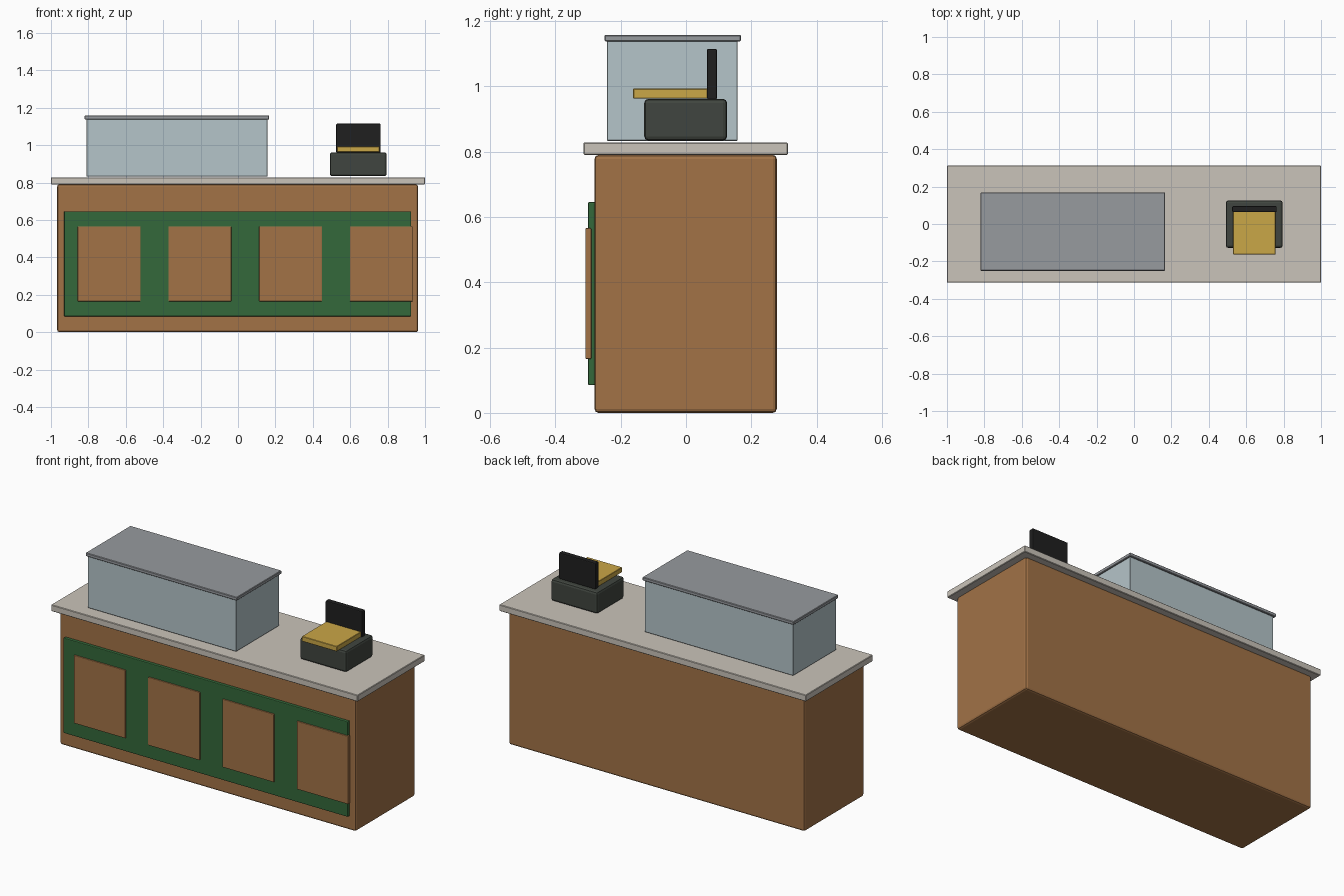
import bpy
import bmesh
from mathutils import Vector

cube = bpy.data.objects.get("Cube")
if cube:
    bpy.data.objects.remove(cube, do_unlink=True)


def material(name, r, g, b):
    mat = bpy.data.materials.new(name)
    mat.use_nodes = True
    mat.diffuse_color = (r, g, b, 1)
    mat.node_tree.nodes["Principled BSDF"].inputs["Base Color"].default_value = (r, g, b, 1)
    return mat


wood = material("warm wood", 0.36, 0.17, 0.062)
green = material("green paint", 0.034, 0.14, 0.043)
stone = material("pale stone", 0.59, 0.55, 0.49)
glass = material("pale glass", 0.46, 0.555, 0.585)
metal = material("grey metal", 0.31, 0.325, 0.345)
casing = material("dark casing", 0.051, 0.06, 0.05)
black = material("screen black", 0.014, 0.014, 0.014)
gold = material("gold", 0.59, 0.385, 0.063)


def box(name, low, high, mat, bevel=0.0, segments=2):
    """Box between two corners, with optional rounded edges."""
    low, high = Vector(low), Vector(high)
    centre, size = (low + high) / 2, high - low
    bm = bmesh.new()
    bmesh.ops.create_cube(bm, size=1)
    bmesh.ops.scale(bm, vec=size, verts=bm.verts)
    mesh = bpy.data.meshes.new(name)
    bm.to_mesh(mesh)
    bm.free()
    mesh.materials.append(mat)
    obj = bpy.data.objects.new(name, mesh)
    obj.location = centre
    bpy.context.collection.objects.link(obj)
    if bevel:
        mod = obj.modifiers.new("rounded edges", "BEVEL")
        mod.width = bevel
        mod.segments = segments
    return obj


# Counter
box("counter_body", (-0.967, -0.28, 0), (0.963, 0.278, 0.79), wood, 0.012)
box("countertop", (-1, -0.314, 0.79), (1, 0.312, 0.828), stone, 0.003, 1)

# Painted front board with raised wooden panels
box("front_board", (-0.93, -0.3, 0.085), (0.926, -0.279, 0.646), green, 0.004)
for i in range(4):
    x = -0.857 + i * 0.485
    box(f"front_panel_{i + 1}", (x, -0.308, 0.165), (x + 0.336, -0.29, 0.566), wood, 0.003)

# Display case and lid
box("display_case", (-0.81, -0.242, 0.833), (0.158, 0.158, 1.14), glass, 0.002, 1)
box("display_lid", (-0.82, -0.25, 1.138), (0.167, 0.168, 1.158), metal, 0.003, 1)

# Cash register
box("register_base", (0.491, -0.128, 0.834), (0.795, 0.126, 0.962), casing, 0.013)
box("register_tray", (0.53, -0.162, 0.963), (0.757, 0.07, 0.993), gold, 0.002, 1)
box("register_screen", (0.525, 0.064, 0.96), (0.763, 0.095, 1.115), black, 0.005)
